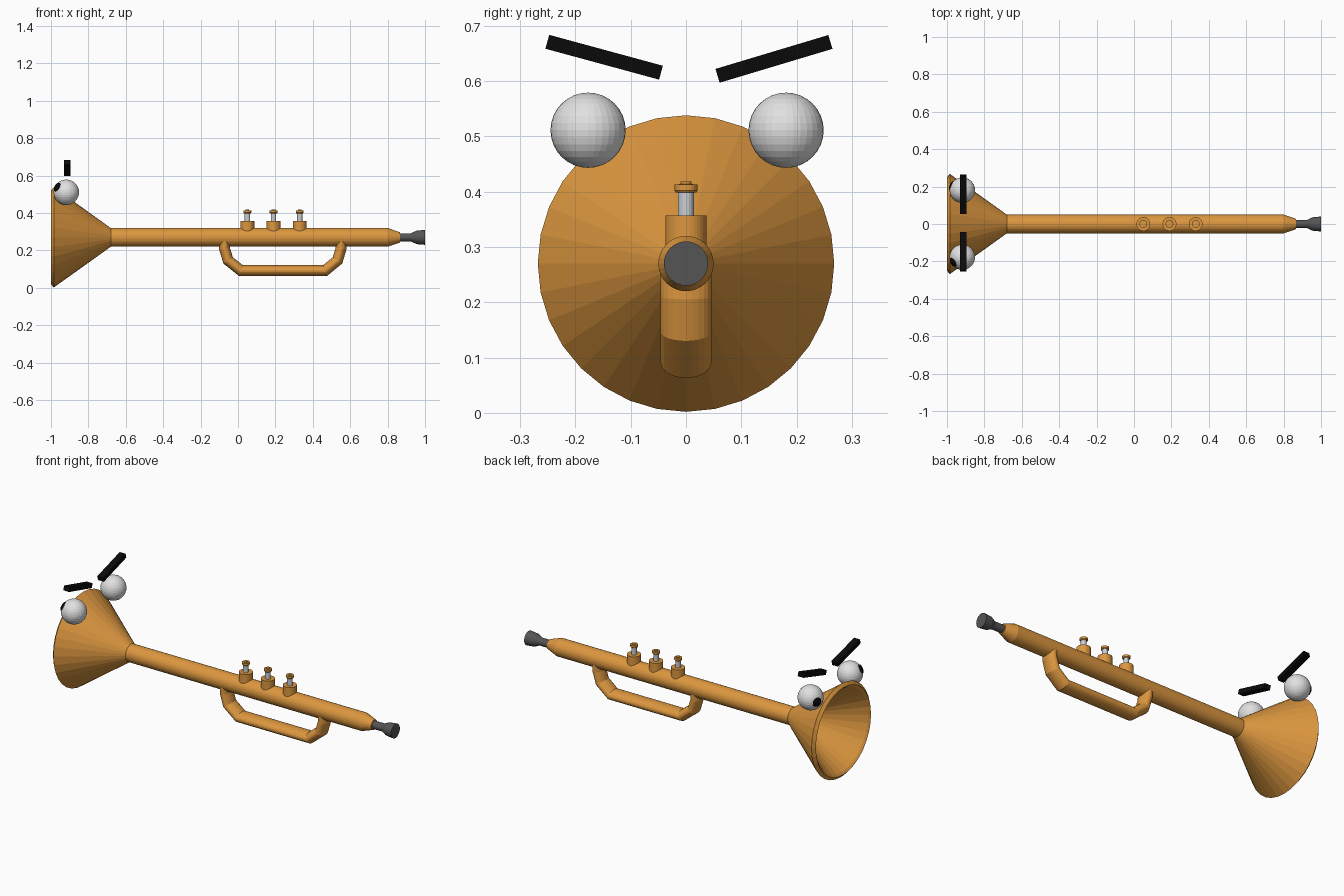
import bpy, bmesh, math
from mathutils import Vector, Matrix

if "Cube" in bpy.data.objects:
    bpy.data.objects.remove(bpy.data.objects["Cube"])

AXIS_Z = 0.27


def material(name, rgb):
    m = bpy.data.materials.new(name)
    m.diffuse_color = (*rgb, 1)
    m.use_nodes = True
    m.node_tree.nodes["Principled BSDF"].inputs["Base Color"].default_value = m.diffuse_color
    return m


BRASS = material("brass_orange", (0.72, 0.31, 0.05))
GREY = material("dark_grey", (0.09, 0.09, 0.09))
WHITE = material("eye_white", (0.75, 0.75, 0.75))
BLACK = material("black", (0.003, 0.003, 0.003))
SILVER = material("silver", (0.6, 0.62, 0.65))


def finish(bm, name, mat, matrix=Matrix()):
    bm.transform(matrix)
    bmesh.ops.recalc_face_normals(bm, faces=bm.faces)
    me = bpy.data.meshes.new(name)
    bm.to_mesh(me)
    bm.free()
    me.materials.append(mat)
    ob = bpy.data.objects.new(name, me)
    bpy.context.collection.objects.link(ob)
    return ob


def skin(bm, rings):
    for a, b in zip(rings, rings[1:]):
        n = len(a)
        for i in range(n):
            bm.faces.new((a[i], a[(i + 1) % n], b[(i + 1) % n], b[i]))
    bm.faces.new(rings[0])
    bm.faces.new(rings[-1])


def lathe(name, profile, mat, matrix, sides=32):
    """Closed solid from (height, radius) rings about local z."""
    bm = bmesh.new()
    rings = []
    for h, r in profile:
        angles = [2 * math.pi * i / sides for i in range(sides)]
        rings.append([bm.verts.new((r * math.cos(a), r * math.sin(a), h)) for a in angles])
    skin(bm, rings)
    return finish(bm, name, mat, matrix)


def ball(name, mat, matrix, u=32, v=16):
    bm = bmesh.new()
    bmesh.ops.create_uvsphere(bm, u_segments=u, v_segments=v, radius=1)
    return finish(bm, name, mat, matrix)


# Horn body: hollow bell, straight tube and tapered end
along_x = Matrix.Translation((0, 0, AXIS_Z)) @ Matrix.Rotation(math.pi / 2, 4, 'Y')
lathe("horn_body", [(-0.70, 0.035), (-0.99, 0.238), (-1.0, 0.25), (-0.985, 0.268),
                    (-0.68, 0.05), (0.80, 0.05), (0.865, 0.028)], BRASS, along_x)
lathe("mouthpiece", [(0.85, 0.022), (0.925, 0.022), (0.955, 0.036), (1.0, 0.04)],
      GREY, along_x)

# Valves
for i, x in enumerate((0.05, 0.19, 0.33), 1):
    at = Matrix.Translation((x, 0, 0))
    lathe(f"valve_base_{i}", [(0.30, 0.037), (0.357, 0.037)], BRASS, at)
    lathe(f"valve_stem_{i}", [(0.35, 0.0145), (0.402, 0.0145)], SILVER, at, 16)
    lathe(f"valve_button_{i}", [(0.398, 0.018), (0.402, 0.021), (0.413, 0.021),
                                (0.4135, 0.010), (0.418, 0.010)], BRASS, at, 24)

# Lower loop: oval section swept along a bent path in the xz plane
path = [Vector(p) for p in ((-0.073, 0.25), (-0.072, 0.21), (-0.053, 0.147), (0.016, 0.092),
                            (0.465, 0.092), (0.532, 0.147), (0.551, 0.21), (0.552, 0.25))]
bm = bmesh.new()
rings = []
for i, p in enumerate(path):
    d0 = (p - path[max(i - 1, 0)]).normalized()
    d1 = (path[min(i + 1, len(path) - 1)] - p).normalized()
    t = (d0 + d1).normalized()
    half = 0.029
    if d0.length and d1.length:
        half /= t.dot(d1)
    n = Vector((-t.y, t.x))
    ring = []
    for k in range(24):
        a = 2 * math.pi * k / 24
        q = p + n * half * math.cos(a)
        ring.append(bm.verts.new((q.x, 0.046 * math.sin(a), q.y)))
    rings.append(ring)
skin(bm, rings)
finish(bm, "lower_loop", BRASS)

# Eyes with pupils, and slanted brows
for side, y, look, brow_y, brow_z, tilt in (
        ("left", -0.177, (-0.052, -0.030, 0.030), -0.148, 0.643, -15.2),
        ("right", 0.181, (-0.062, 0.026, -0.004), 0.159, 0.640, 16.7)):
    centre = Vector((-0.918, y, 0.511))
    ball(f"{side}_eye", WHITE, Matrix.Translation(centre) @ Matrix.Scale(0.068, 4))
    look = Vector(look).normalized()
    ball(f"{side}_pupil", BLACK, Matrix.Translation(centre + look * 0.062)
         @ look.to_track_quat('Z', 'Y').to_matrix().to_4x4()
         @ Matrix.Diagonal((0.026, 0.026, 0.0105, 1)), 24, 12)
    bm = bmesh.new()
    bmesh.ops.create_cube(bm, size=1)
    finish(bm, f"{side}_brow", BLACK, Matrix.Translation((-0.913, brow_y, brow_z))
           @ Matrix.Rotation(math.radians(tilt), 4, 'X')
           @ Matrix.Diagonal((0.037, 0.213, 0.026, 1)))
